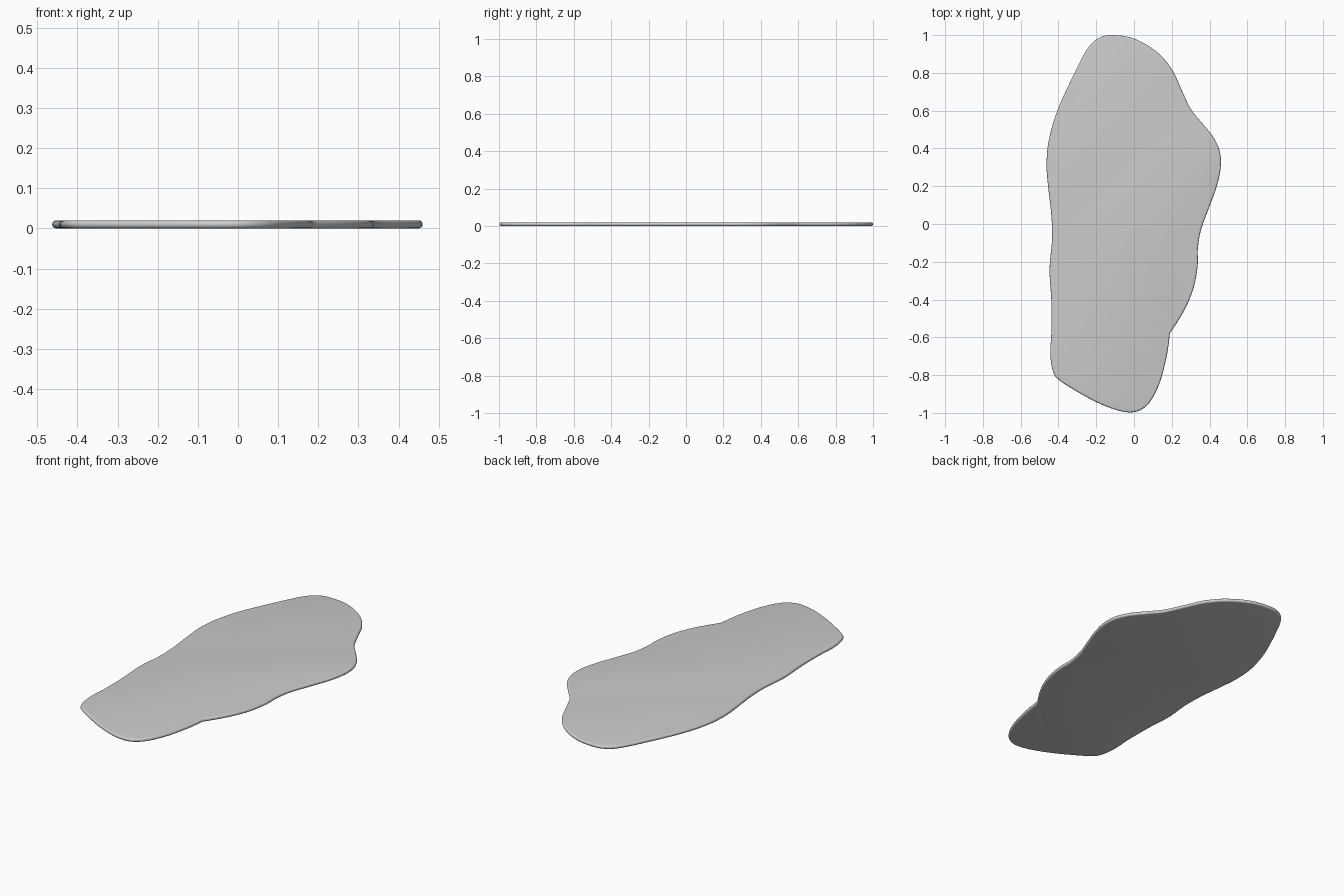
import bpy, bmesh, math
from mathutils import Vector
from mathutils.geometry import interpolate_bezier

if "Cube" in bpy.data.objects:
    bpy.data.objects.remove(bpy.data.objects["Cube"])

# outline seen from above, clockwise, starting and ending at the notch
PTS = [(.19, -.58), (.175, -.69), (.14, -.83), (.09, -.935), (.035, -.985), (-.03, -.997),
       (-.115, -.978), (-.235, -.925), (-.385, -.835), (-.427, -.785), (-.443, -.69),
       (-.437, -.56), (-.438, -.4), (-.447, -.24), (-.434, -.08), (-.438, .05),
       (-.456, .21), (-.463, .32), (-.45, .45), (-.402, .61), (-.31, .81), (-.245, .93),
       (-.19, .982), (-.12, 1.0), (0, .982), (.12, .912), (.2, .82), (.25, .715),
       (.3, .61), (.36, .535), (.42, .46), (.455, .38), (.458, .29), (.435, .19),
       (.395, .08), (.355, -.03), (.338, -.13), (.337, -.22), (.315, -.34),
       (.265, -.46), (.19, -.58)]
R = 0.01      # rim radius, half the thickness
STEPS = 6     # samples per outline span

p = [Vector((x, y, 0)) for x, y in PTS]
p = [p[0]] + p + [p[-1]]
outline = []
for i in range(1, len(p) - 2):
    h1 = p[i] + (p[i + 1] - p[i - 1]) / 6
    h2 = p[i + 1] - (p[i + 2] - p[i]) / 6
    outline += interpolate_bezier(p[i], h1, h2, p[i + 1], STEPS + 1)[:-1]
n = len(outline)
inward = []
for i in range(n):
    t = (outline[(i + 1) % n] - outline[i - 1]).normalized()
    inward.append(Vector((t.y, -t.x, 0)))

# flat slab with a fully rounded rim
bm = bmesh.new()
rings = []
for k in range(9):
    a = math.pi * (k / 8 - .5)
    off, z = R * (1 - math.cos(a)), R + R * math.sin(a)
    rings.append([bm.verts.new(v + d * off + Vector((0, 0, z))) for v, d in zip(outline, inward)])
for lo, hi in zip(rings, rings[1:]):
    for i in range(n):
        j = (i + 1) % n
        bm.faces.new((lo[i], lo[j], hi[j], hi[i]))
bm.faces.new(rings[0])
bm.faces.new(rings[-1])
bmesh.ops.recalc_face_normals(bm, faces=bm.faces)
me = bpy.data.meshes.new("flat_slab")
bm.to_mesh(me)
bm.free()
slab = bpy.data.objects.new("flat_slab", me)
bpy.context.collection.objects.link(slab)
bpy.context.view_layer.objects.active = slab
slab.select_set(True)
bpy.ops.object.shade_smooth_by_angle(angle=math.radians(35))
